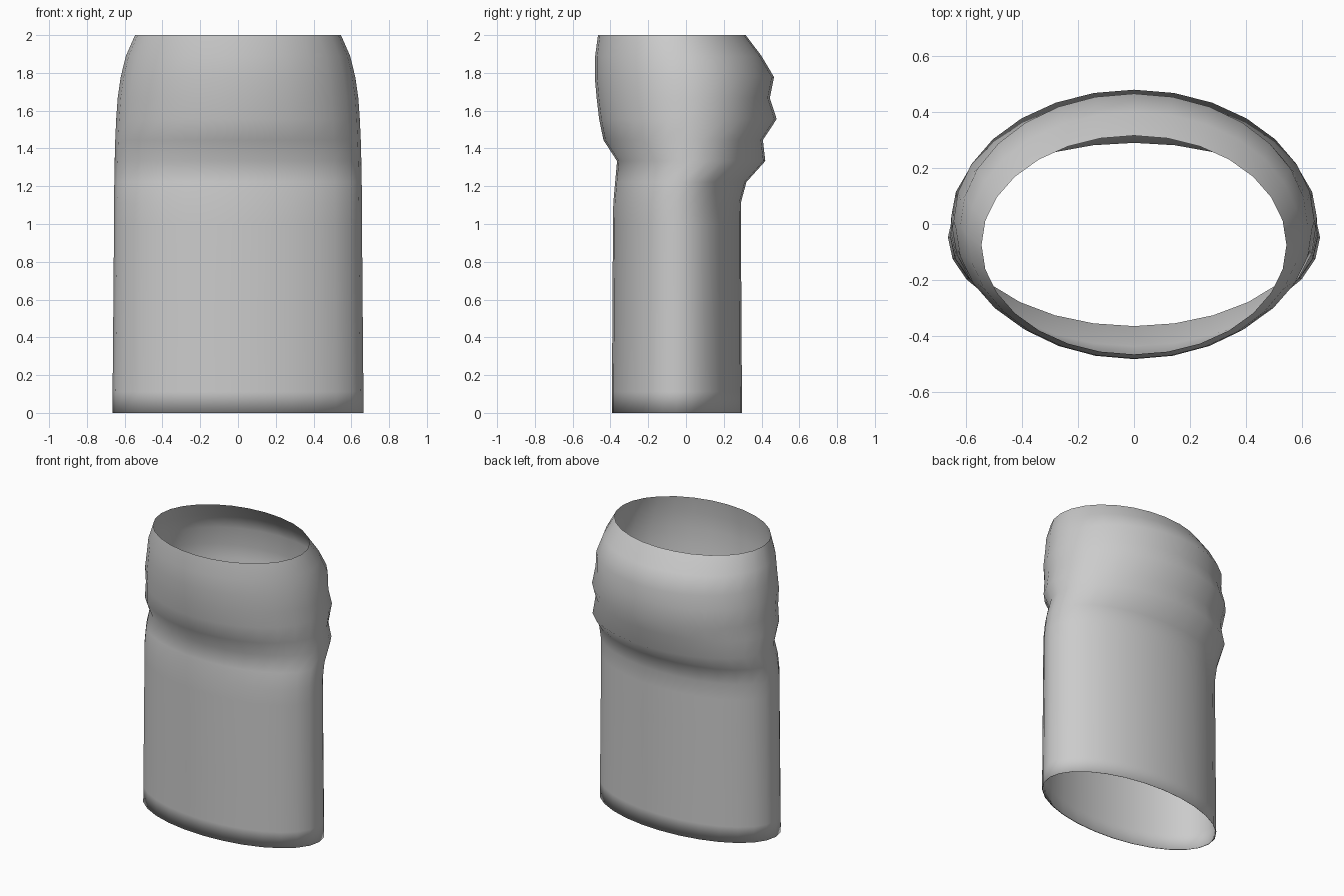
import bpy, bmesh, math

if "Cube" in bpy.data.objects:
    bpy.data.objects.remove(bpy.data.objects["Cube"])

SIDES = 28
STEP = 2 / 18  # even ring spacing

# (ring number, half width, front y, back y)
RINGS = [
    (0, 0.665, -0.393, 0.297), (1, 0.664, -0.392, 0.296),
    (4, 0.661, -0.390, 0.294), (7, 0.658, -0.388, 0.292),
    (9, 0.657, -0.386, 0.291), (10, 0.656, -0.385, 0.290),
    (11, 0.655, -0.375, 0.320), (12, 0.653, -0.365, 0.420),
    (13, 0.650, -0.437, 0.407), (14, 0.645, -0.460, 0.480),
    (15, 0.637, -0.473, 0.444), (16, 0.621, -0.483, 0.466),
    (17, 0.594, -0.481, 0.400), (18, 0.545, -0.466, 0.316),
]

bm = bmesh.new()


def add_ring(z, half_width, front, back):
    """One oval ring between the front and back y limits."""
    centre, depth = (front + back) / 2, (back - front) / 2
    ring = []
    for i in range(SIDES):
        a = 2 * math.pi * i / SIDES
        ring.append(bm.verts.new((half_width * math.cos(a),
                                  centre + depth * math.sin(a), z)))
    return ring


# thin inward lip under the bottom edge, then the lofted wall
loops = [add_ring(0, 0.661, -0.389, 0.293)]
loops += [add_ring(n * STEP, w, f, b) for n, w, f, b in RINGS]
for low, high in zip(loops, loops[1:]):
    for i in range(SIDES):
        j = (i + 1) % SIDES
        bm.faces.new((low[i], low[j], high[j], high[i])).smooth = True

mesh = bpy.data.meshes.new("open_sleeve")
bm.to_mesh(mesh)
bm.free()

# single grey surface
grey = bpy.data.materials.new("light grey")
grey.diffuse_color = (0.6, 0.6, 0.6, 1)
grey.use_nodes = True
grey.node_tree.nodes["Principled BSDF"].inputs["Base Color"].default_value = grey.diffuse_color
mesh.materials.append(grey)
sleeve = bpy.data.objects.new("open_sleeve", mesh)
bpy.context.collection.objects.link(sleeve)
